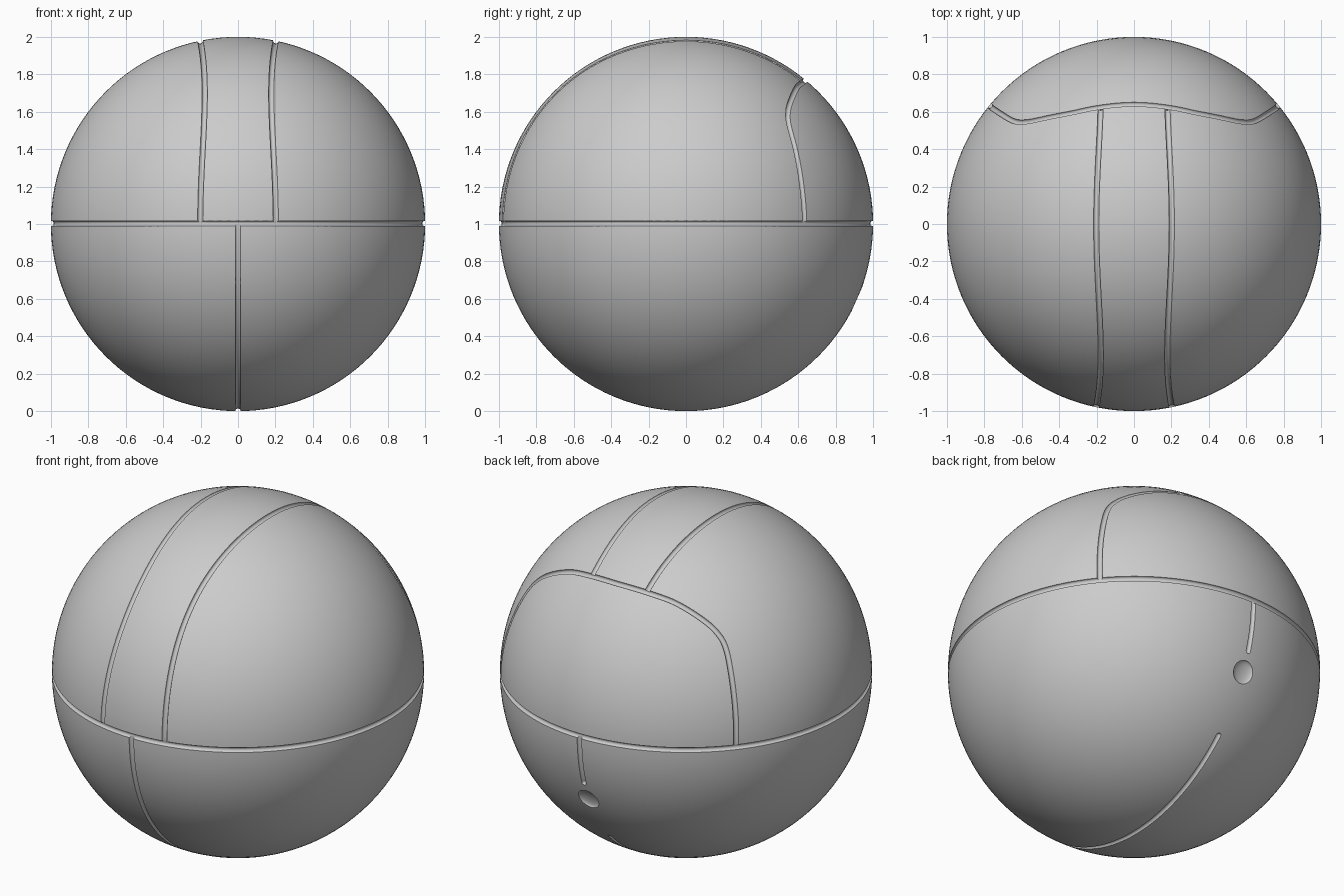
import bpy, bmesh
from math import sin, cos, pi, radians, sqrt
from mathutils import Vector, Matrix

if "Cube" in bpy.data.objects:
    bpy.data.objects.remove(bpy.data.objects["Cube"])

CENTRE = Vector((0, 0, 1))
GROOVE = 0.0145
cutters = []


def add_mesh(name, bm):
    bmesh.ops.recalc_face_normals(bm, faces=bm.faces)
    me = bpy.data.meshes.new(name)
    bm.to_mesh(me)
    bm.free()
    ob = bpy.data.objects.new(name, me)
    ob.location = CENTRE
    bpy.context.collection.objects.link(ob)
    return ob


def groove(name, pts, closed=False, sides=16):
    """Round tube that follows a path on the unit sphere."""
    pts = [Vector(p).normalized() for p in pts]
    n = len(pts)
    bm = bmesh.new()
    rings = []
    for i, p in enumerate(pts):
        if closed:
            t = pts[(i + 1) % n] - pts[i - 1]
        else:
            t = pts[min(i + 1, n - 1)] - pts[max(i - 1, 0)]
        side = t.cross(p).normalized()
        rings.append([bm.verts.new(p + GROOVE * (cos(a) * p + sin(a) * side))
                      for a in (2 * pi * (k + 0.5) / sides for k in range(sides))])
    for i in range(n if closed else n - 1):
        a, b = rings[i], rings[(i + 1) % n]
        for k in range(sides):
            m = (k + 1) % sides
            bm.faces.new((a[k], a[m], b[m], b[k]))
    if not closed:
        bm.faces.new(rings[0])
        bm.faces.new(rings[-1])
    cutters.append(add_mesh(name, bm))


def dimple(name, direction, radius, depth):
    """Squashed ball sunk into the surface."""
    d = Vector(direction).normalized()
    bm = bmesh.new()
    bmesh.ops.create_uvsphere(bm, u_segments=32, v_segments=16, radius=1)
    m = (Matrix.Translation(d) @ d.to_track_quat('Z', 'Y').to_matrix().to_4x4()
         @ Matrix.Diagonal((radius, radius, depth, 1)))
    bmesh.ops.transform(bm, matrix=m, verts=bm.verts)
    cutters.append(add_mesh(name, bm))


def meridian(a0, a1, n):
    """Path in the x=0 plane; 0 is front, 90 is bottom, 180 is back."""
    return [(0, -cos(a), -sin(a)) for a in
            (radians(a0 + (a1 - a0) * i / n) for i in range(n + 1))]


def spline(ctrl, steps=8):
    c = [Vector(p) for p in ctrl]
    c = [2 * c[0] - c[1]] + c + [2 * c[-1] - c[-2]]
    out = []
    for i in range(1, len(c) - 2):
        p0, p1, p2, p3 = c[i - 1:i + 3]
        for s in range(steps):
            t = s / steps
            out.append(0.5 * (2 * p1 + (p2 - p0) * t + (2 * p0 - 5 * p1 + 4 * p2 - p3) * t * t
                              + (3 * p1 - p0 - 3 * p2 + p3) * t ** 3))
    return out + [c[-2]]


# ball body
bm = bmesh.new()
bmesh.ops.create_uvsphere(bm, u_segments=128, v_segments=64, radius=1)
ball = add_mesh("ball", bm)

# equator groove
groove("equator_groove", [(cos(2 * pi * (i + 0.5) / 128), sin(2 * pi * (i + 0.5) / 128), 0.003)
                          for i in range(128)], closed=True)

# back panel seam, mirrored about x = 0
half = [(0.635, 0.0), (0.62, 0.2), (0.585, 0.4), (0.551, 0.53), (0.546, 0.6),
        (0.561, 0.66), (0.592, 0.728), (0.622, 0.757)]
right = [(sqrt(1 - y * y - z * z), y, z) for y, z in half]
left = [(-x, y, z) for x, y, z in reversed(right)]
groove("back_panel_seam", spline(right + [(0, 0.64, 0.768)] + left))

# pair of gently waved stripes over the top
for s, name in ((1, "right"), (-1, "left")):
    path = []
    for i in range(65):
        a = radians(128.8) * i / 64
        x = 0.19 + 0.012 * cos(4 * a)
        r = sqrt(1 - x * x)
        path.append((s * x, -r * cos(a), r * sin(a)))
    groove(name + "_stripe_groove", path)

# lower front groove running under the ball, short back groove, round dimple
groove("under_groove", meridian(0.1, 135, 66))
dimple("under_groove_end", (0, -cos(radians(135)), -sin(radians(135))), GROOVE, GROOVE)
groove("short_back_groove", meridian(163, 179.9, 9))
dimple("short_groove_end", (0, -cos(radians(163)), -sin(radians(163))), GROOVE, GROOVE)
dimple("back_dimple", (0, 0.913, -0.405), 0.065, 0.02)

# carve the grooves
bpy.context.view_layer.objects.active = ball
ball.select_set(True)
for c in cutters:
    mod = ball.modifiers.new(c.name, 'BOOLEAN')
    mod.operation = 'DIFFERENCE'
    mod.solver = 'EXACT'
    mod.object = c
    bpy.ops.object.modifier_apply(modifier=mod.name)
for c in cutters:
    bpy.data.objects.remove(c)
bpy.ops.object.shade_smooth_by_angle(angle=radians(35))
